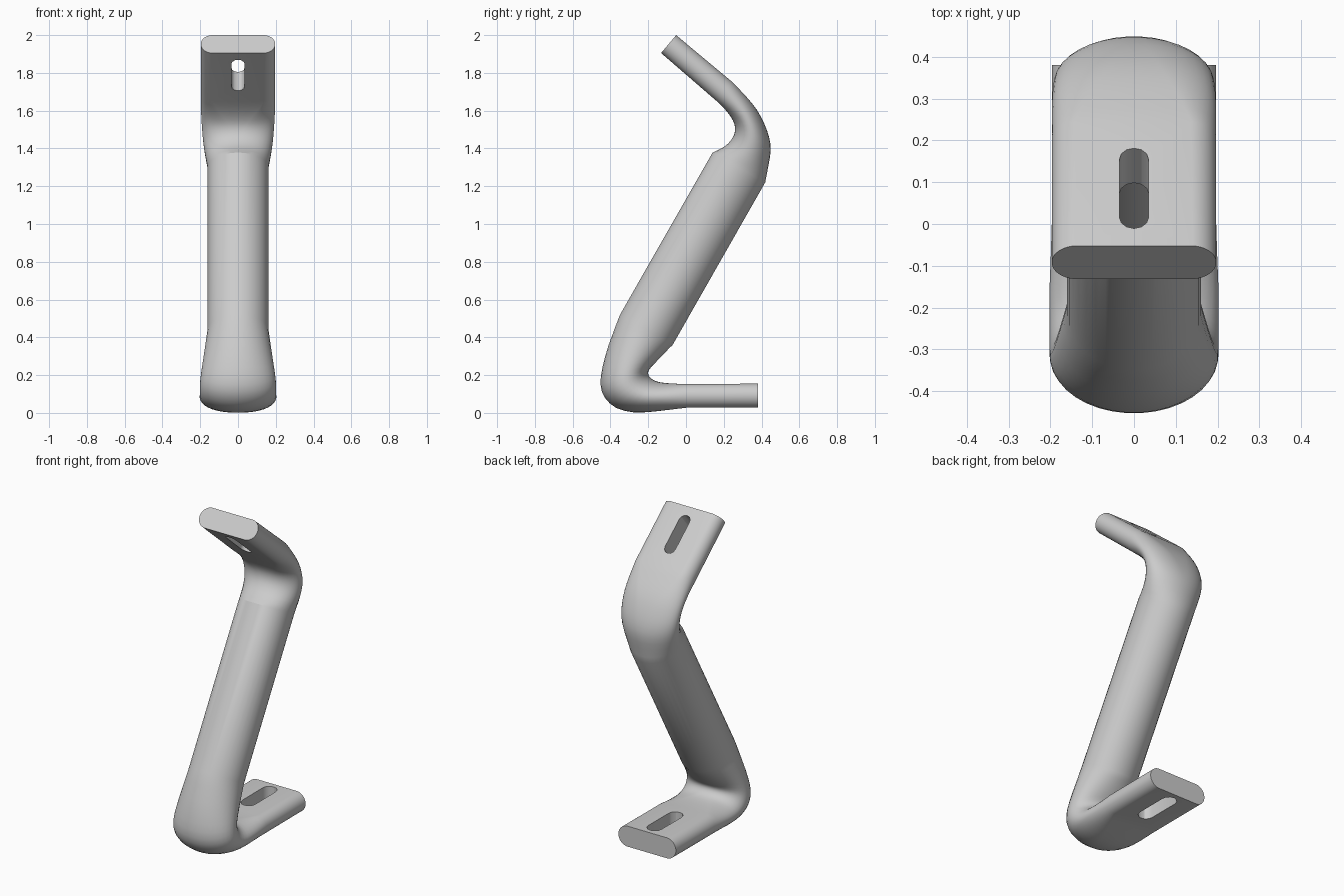
import bpy, bmesh, math
from mathutils import Vector, Matrix

cube = bpy.data.objects.get("Cube")
if cube:
    bpy.data.objects.remove(cube, do_unlink=True)

steel = bpy.data.materials.new("light grey steel")
steel.use_nodes = True
GREY = (0.6, 0.6, 0.6, 1)
steel.diffuse_color = GREY
steel.node_tree.nodes["Principled BSDF"].inputs["Base Color"].default_value = GREY

SIDES = 36

# Each section: back y, z, front y, z, half width, roundness (0 flat bar, 1 ellipse)
foot_bend = [
    (0.00, 0.153, 0.00, 0.027, 0.197, 0),
    (-0.08, 0.156, -0.10, 0.015, 0.200, 0.3),
    (-0.14, 0.163, -0.19, 0.005, 0.203, 0.6),
    (-0.175, 0.176, -0.28, 0.003, 0.203, 0.9),
    (-0.195, 0.195, -0.37, 0.026, 0.203, 1),
    (-0.20, 0.215, -0.43, 0.080, 0.202, 1),
    (-0.19, 0.235, -0.453, 0.150, 0.198, 1),
    (-0.165, 0.262, -0.443, 0.240, 0.190, 1),
    (-0.12, 0.310, -0.41, 0.360, 0.177, 1),
    (-0.07, 0.360, -0.35, 0.520, 0.161, 1),
]
head_bend = [
    (0.42, 1.220, 0.14, 1.378, 0.161, 1),
    (0.437, 1.310, 0.20, 1.408, 0.173, 1),
    (0.449, 1.390, 0.235, 1.440, 0.182, 1),
    (0.440, 1.460, 0.255, 1.475, 0.188, 0.9),
    (0.415, 1.530, 0.259, 1.513, 0.192, 0.8),
    (0.375, 1.605, 0.247, 1.550, 0.195, 0.6),
    (0.317, 1.677, 0.215, 1.597, 0.197, 0.3),
    (0.245, 1.752, 0.165, 1.648, 0.197, 0),
]
foot_end = (0.38, 0.155, 0.38, 0.028, 0.197, 0)
head_end = (-0.052, 2.0, -0.132, 1.905, 0.197, 0)


def refine(rows):
    """Add a smooth in-between section after every section of a bend."""
    out = []
    for i in range(len(rows) - 1):
        a, b = rows[max(i - 1, 0)], rows[i]
        c, d = rows[i + 1], rows[min(i + 2, len(rows) - 1)]
        out.append(b)
        out.append([(9 * (q + r) - p - s) / 16 for p, q, r, s in zip(a, b, c, d)])
    return out + [rows[-1]]


def ring(bm, section):
    """Cross-section between a back and a front point of the side profile."""
    by, bz, fy, fz, w, k = section
    back, front = Vector((0, by, bz)), Vector((0, fy, fz))
    mid, half = (back + front) / 2, (back - front) / 2
    t = half.length
    up, r = half / t, min(t, w)
    verts = []
    for i in range(SIDES):
        a = 2 * math.pi * (i + 0.5) / SIDES
        bar = math.copysign(w - r, math.cos(a)) + r * math.cos(a)
        x = bar * (1 - k) + w * math.cos(a) * k
        verts.append(bm.verts.new(mid + up * t * math.sin(a) + Vector((x, 0, 0))))
    return verts


def finish(bm, name):
    bmesh.ops.recalc_face_normals(bm, faces=bm.faces)
    mesh = bpy.data.meshes.new(name)
    bm.to_mesh(mesh)
    bm.free()
    mesh.materials.append(steel)
    obj = bpy.data.objects.new(name, mesh)
    bpy.context.collection.objects.link(obj)
    return obj


def slot_cutter(name, centre, tilt, length, width, depth=0.24):
    """Round-ended block whose long side runs along y before tilting."""
    bm = bmesh.new()
    r, verts = width / 2, []
    for i in range(14):
        a = math.pi * (i % 7) / 6 + (math.pi if i > 6 else 0)
        shift = (length / 2 - r) * (1 if i < 7 else -1)
        verts.append(bm.verts.new((r * math.cos(a), r * math.sin(a) + shift, -depth / 2)))
    face = bm.faces.new(verts)
    top = bmesh.ops.extrude_face_region(bm, geom=[face])["geom"]
    bmesh.ops.translate(bm, vec=(0, 0, depth),
                        verts=[v for v in top if isinstance(v, bmesh.types.BMVert)])
    # The extrusion keeps the starting face, so the block is closed
    bm.transform(Matrix.Translation(centre) @ Matrix.Rotation(tilt, 4, "X"))
    obj = finish(bm, name)
    obj.hide_render = True
    return obj


# Bent tube with flattened ends
bm = bmesh.new()
rings = [ring(bm, s) for s in [foot_end] + refine(foot_bend) + refine(head_bend) + [head_end]]
for lower, upper in zip(rings, rings[1:]):
    for i in range(SIDES):
        j = (i + 1) % SIDES
        bm.faces.new((lower[i], lower[j], upper[j], upper[i]))
bm.faces.new(rings[0])
bm.faces.new(rings[-1])
bracket = finish(bm, "bent_tube_bracket")

# Mounting slots through both flattened ends
cutters = [
    slot_cutter("foot_slot_cutter", (0, 0.205, 0.09), 0, 0.29, 0.09),
    slot_cutter("head_slot_cutter", (0, 0.046, 1.838), -math.radians(40), 0.25, 0.07),
]
bpy.context.view_layer.objects.active = bracket
for cutter in cutters:
    mod = bracket.modifiers.new("slot", "BOOLEAN")
    mod.operation = "DIFFERENCE"
    mod.solver = "EXACT"
    mod.object = cutter
    bpy.ops.object.modifier_apply(modifier=mod.name)
    bpy.data.objects.remove(cutter, do_unlink=True)

# Smooth shading with crisp rims
bpy.ops.object.select_all(action="DESELECT")
bracket.select_set(True)
bpy.ops.object.shade_smooth_by_angle(angle=math.radians(30))
